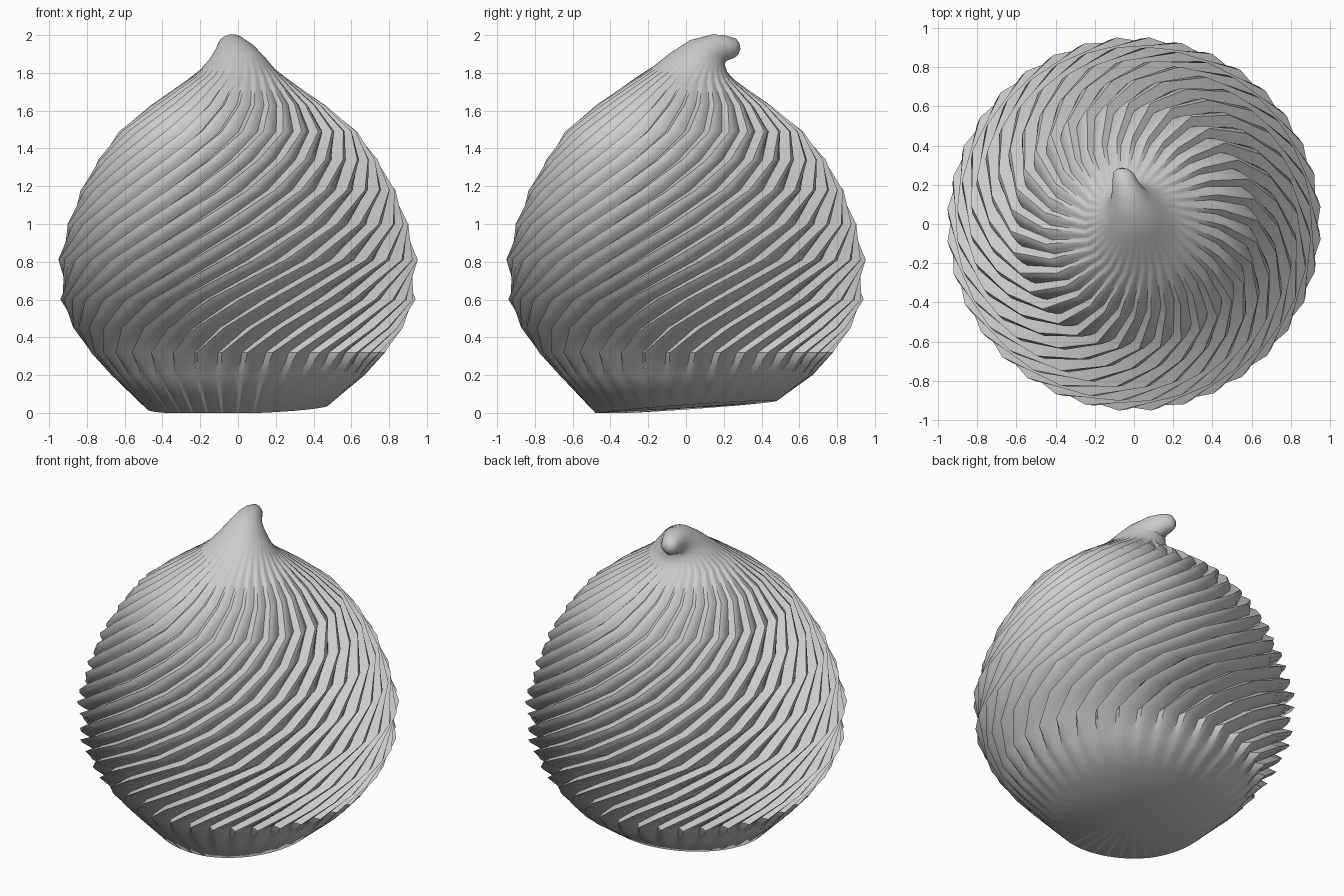
import bpy, bmesh
from math import sin, cos, pi, radians

if "Cube" in bpy.data.objects:
    bpy.data.objects.remove(bpy.data.objects["Cube"])

RIDGES = 36
# sawtooth across one ridge: (fraction of pitch, height 0..1)
TOOTH = [(0.0, 0.0), (0.2, 1.0), (0.47, 0.85), (0.77, 0.4)]

# rings: outer radius, x, y, z, tilt in degrees, twist, groove depth
RINGS = [
    (0.48, 0, 0, 0.03, 0, 0.0, 0.0),
    (0.67, 0, 0, 0.20, 0, 0.0, 0.005),
    (0.78, 0, 0, 0.32, 0, 0.03, 0.055),
    (0.875, 0, 0, 0.45, 0, 0.23, 0.06),
    (0.94, 0, 0, 0.60, 0, 0.5, 0.06),
    (0.955, 0, 0, 0.81, 0, 0.93, 0.06),
    (0.905, 0, 0, 1.00, 0, 1.28, 0.06),
    (0.835, 0, 0, 1.18, 0, 1.6, 0.06),
    (0.74, 0, 0, 1.34, 0, 1.86, 0.06),
    (0.63, 0, -0.01, 1.49, 0, 2.1, 0.05),
    (0.46, 0, -0.015, 1.63, 0, 2.25, 0.035),
    (0.26, 0, 0.0, 1.77, 2, 2.4, 0.015),
    (0.195, 0, 0.025, 1.82, 5, 2.45, 0.0),
    (0.15, 0, 0.06, 1.872, 12, 2.5, 0.0),
    (0.11, -0.01, 0.115, 1.915, 32, 2.5, 0.0),
    (0.08, -0.03, 0.175, 1.932, 65, 2.5, 0.0),
    (0.065, -0.045, 0.22, 1.933, 85, 2.5, 0.0),
    (0.05, -0.055, 0.262, 1.93, 95, 2.5, 0.0),
    (0.03, -0.06, 0.28, 1.928, 95, 2.5, 0.0),
]

bm = bmesh.new()
loops = []
for i, (r, cx, cy, cz, tilt, twist, depth) in enumerate(RINGS):
    t = radians(tilt)
    loop = []
    for k in range(RIDGES):
        for frac, h in TOOTH:
            a = 2 * pi * (k + frac) / RIDGES + twist
            rad = r - depth * (1 - h)
            x, y = rad * cos(a), rad * sin(a)
            z = cz - y * sin(t)
            if i == 0:  # slightly uneven underside
                z = max(0, cz + 0.025 * x + 0.07 * y)
            loop.append(bm.verts.new((cx + x, cy + y * cos(t), z)))
    loops.append(loop)

# swirled skin between rings
n = len(loops[0])
for low, high in zip(loops, loops[1:]):
    for j in range(n):
        m = (j + 1) % n
        bm.faces.new((low[j], low[m], high[m], high[j]))

# underside and tip caps
base = bm.verts.new((0, 0, 0.025))
tip = bm.verts.new((-0.06, 0.288, 1.927))
for j in range(n):
    m = (j + 1) % n
    bm.faces.new((base, loops[0][m], loops[0][j]))
    bm.faces.new((tip, loops[-1][j], loops[-1][m]))
bmesh.ops.recalc_face_normals(bm, faces=bm.faces)

mesh = bpy.data.meshes.new("swirled_dollop")
bm.to_mesh(mesh)
bm.free()
dollop = bpy.data.objects.new("swirled_dollop", mesh)
bpy.context.collection.objects.link(dollop)
bpy.context.view_layer.objects.active = dollop
dollop.select_set(True)
bpy.ops.object.shade_smooth_by_angle(angle=radians(50))
